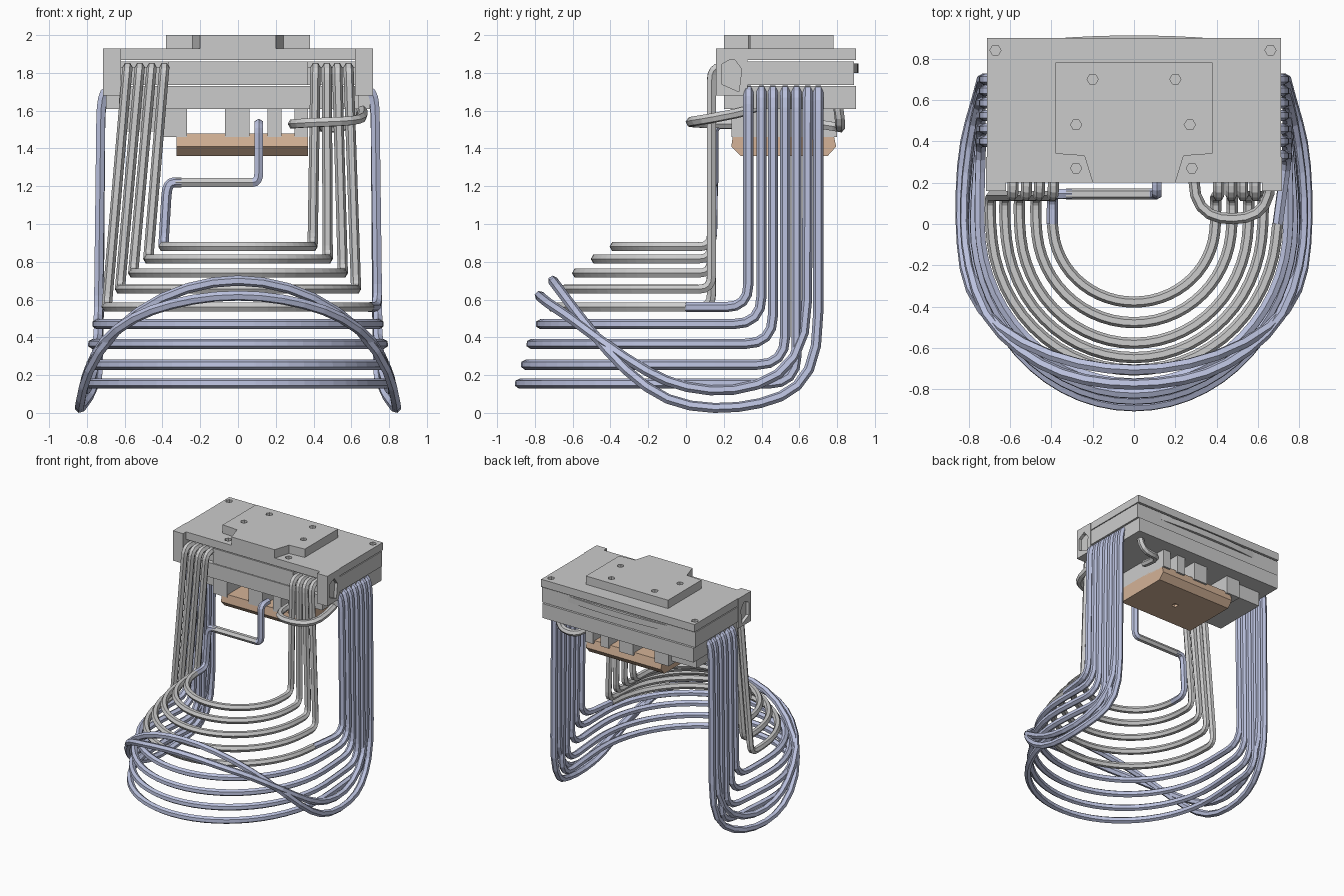
import bpy, bmesh, math
from mathutils import Vector

if "Cube" in bpy.data.objects:
    bpy.data.objects.remove(bpy.data.objects["Cube"])


def material(name, rgb):
    m = bpy.data.materials.new(name)
    m.diffuse_color = (*rgb, 1)
    m.use_nodes = True
    m.node_tree.nodes["Principled BSDF"].inputs["Base Color"].default_value = m.diffuse_color
    return m


BLUE = material("blue_tube", (0.50, 0.54, 0.74))
TAN = material("copper_tan", (0.66, 0.45, 0.31))


def prism(name, pts, lo, hi, axis='z', mat=None):
    """Extrude a polygon along z (points are x,y) or along x (points are y,z)."""
    bm = bmesh.new()
    vs = [bm.verts.new((a, b, lo) if axis == 'z' else (lo, a, b)) for a, b in pts]
    face = bm.faces.new(vs)
    ext = bmesh.ops.extrude_face_region(bm, geom=[face])
    d = Vector((0, 0, hi - lo)) if axis == 'z' else Vector((hi - lo, 0, 0))
    bmesh.ops.translate(bm, vec=d, verts=[v for v in ext['geom'] if isinstance(v, bmesh.types.BMVert)])
    bmesh.ops.recalc_face_normals(bm, faces=bm.faces[:])
    me = bpy.data.meshes.new(name)
    bm.to_mesh(me)
    bm.free()
    ob = bpy.data.objects.new(name, me)
    bpy.context.collection.objects.link(ob)
    if mat:
        me.materials.append(mat)
    return ob


def box(name, x0, x1, y0, y1, z0, z1, mat=None):
    return prism(name, [(x0, y0), (x1, y0), (x1, y1), (x0, y1)], z0, z1, 'z', mat)


def cut(ob, cutter):
    m = ob.modifiers.new("cut", 'BOOLEAN')
    m.operation = 'DIFFERENCE'
    m.solver = 'EXACT'
    m.object = cutter
    cutter.hide_render = True
    cutter.hide_set(True)


def tube(name, pts, mat=None, fillet=0.1, r=0.027):
    """Six-sided tube along a path with rounded corners."""
    p = [Vector(q) for q in pts]
    out = [p[0]]
    for a, b, c in zip(p, p[1:], p[2:]):
        u, v = a - b, c - b
        s = b + u.normalized() * min(fillet, u.length * 0.48)
        e = b + v.normalized() * min(fillet, v.length * 0.48)
        n = 4 if u.angle(v) < 2.3 else 2
        out += [s * (1 - t) ** 2 + b * 2 * t * (1 - t) + e * t * t for t in [i / n for i in range(n + 1)]]
    out.append(p[-1])
    cu = bpy.data.curves.new(name, 'CURVE')
    cu.dimensions = '3D'
    cu.bevel_depth = r
    cu.bevel_resolution = 1
    cu.use_fill_caps = True
    sp = cu.splines.new('POLY')
    sp.points.add(len(out) - 1)
    for pt, co in zip(sp.points, out):
        pt.co = (*co, 1)
    sp.use_smooth = False
    if mat:
        cu.materials.append(mat)
    ob = bpy.data.objects.new(name, cu)
    bpy.context.collection.objects.link(ob)
    return ob


def arc(a, front, z, n=14):
    """Half ellipse from left to right, bulging to the front."""
    return [(-a * math.cos(math.pi * i / n), front * math.sin(math.pi * i / n), z) for i in range(n + 1)]


# ---- top cover with raised centre ----
half = [(0.20, 0.20), (0.24, 0.33), (0.38, 0.34), (0.38, 0.78)]
raised = prism("raised_cover", half + [(-x, y) for x, y in reversed(half)], 1.92, 2.0)
cover = box("cover_plate", -0.71, 0.71, 0.20, 0.90, 1.867, 1.93)
holes = []
for x, y in [(-.2, .7), (.2, .7), (-.28, .48), (.27, .48), (-.28, .27), (.28, .27), (-.67, .84), (.66, .84)]:
    ring = [(x + 0.027 * math.cos(k * math.pi / 3), y + 0.027 * math.sin(k * math.pi / 3)) for k in range(6)]
    h = prism("hole_cutter", ring, 1.895, 2.1)
    cut(cover, h)
    cut(raised, h)

# ---- clamp plates, corner posts and rear clip ----
box("upper_clamp", -0.71, 0.71, 0.31, 0.89, 1.735, 1.86)
box("front_clamp", -0.37, 0.37, 0.20, 0.32, 1.735, 1.86)
box("front_ledge", -0.63, 0.63, 0.23, 0.32, 1.735, 1.83)
box("lower_clamp", -0.70, 0.70, 0.32, 0.90, 1.61, 1.73)
box("lower_front_clamp", -0.63, 0.64, 0.20, 0.33, 1.61, 1.73)
window = [(.19, 1.74), (.19, 1.846), (.25, 1.88), (.295, 1.82), (.28, 1.70)]
for s, side in ((-1, "left"), (1, "right")):
    post = box(side + "_corner_post", *sorted((s * 0.62, s * 0.715)), 0.16, 0.325, 1.68, 1.93)
    cut(post, prism("window_cutter", window, s * 0.69, s * 0.75, 'x'))
bow = [(0.5 * t / 5, 0.912 - 0.025 * (t / 5) ** 2) for t in range(-5, 6)]
prism("rear_clip", bow + [(0.5, 0.87), (-0.5, 0.87)], 1.80, 1.85)

# ---- ribs and copper base under the plates ----
for x0, x1 in [(-.40, -.27), (-.07, .06), (.155, .23), (.30, .37)]:
    box("base_rib", x0, x1, 0.24, 0.80, 1.46, 1.615)
box("side_rib", -0.63, -0.40, 0.30, 0.76, 1.49, 1.615)
base = prism("copper_base", [(.29, 1.36), (.75, 1.36), (.795, 1.41), (.78, 1.48),
                             (.25, 1.48), (.24, 1.41)], -0.325, 0.37, 'x', TAN)
ring = [(0.02 + 0.025 * math.cos(k * math.pi / 3), 0.52 + 0.025 * math.sin(k * math.pi / 3)) for k in range(6)]
cut(base, prism("base_hole_cutter", ring, 1.3, 1.38))

# ---- inner grey coil: (half width, front y, height) per turn ----
turns = [(.395, -.38, .88), (.475, -.48, .815), (.555, -.58, .74), (.625, -.65, .655), (.695, -.71, .56)]
left_top = [None, -.39, -.457, -.52, -.585]
right_top = [.41, .47, .525, .585, None]
for k, (a, f, z) in enumerate(turns):
    path = arc(a, f, z)
    if left_top[k]:
        x = left_top[k]
        path = [(x, .24, 1.83), (x, .135, 1.83), (-a, .135, z)] + path
    if right_top[k]:
        x = right_top[k]
        path += [(a, .135, z), (x, .135, 1.83), (x, .24, 1.83)]
    tube("inner_coil", path, fillet=0.07)

# inlet on the left of the first turn
tube("inlet_riser", [(-.395, 0, .88), (-.395, .14, .88), (-.375, .145, 1.22), (-.30, .145, 1.22)], BLUE, 0.07)
tube("inlet_crossbar", [(-.33, .145, 1.22), (.08, .145, 1.22)])
tube("inlet_tip", [(.04, .145, 1.22), (.11, .145, 1.22), (.11, .145, 1.53), (.11, .24, 1.53)], BLUE, 0.05)


def side_leg(y, z, s):
    return [(s * .66, y, 1.71), (s * .725, y, 1.70), (s * .74, y, z)]


# ---- outer blue coil: side legs feeding low front arcs ----
tube("outer_link", side_leg(.33, .56, 1) + [(.695, 0, .56)], BLUE, 0.12)
for y, a, f, z in [(.40, .75, -.775, .47), (.46, .775, -.825, .365), (.525, .785, -.855, .255), (.585, .79, -.887, .155)]:
    tube("outer_coil", side_leg(y, z, -1) + arc(a, f, z) + side_leg(y, z, 1)[::-1], BLUE, 0.15)

# two last turns dip low and rise across the front
dips = {
    "dipping_coil_a": [(.66, .645, 1.71), (.725, .645, 1.70), (.735, .64, .40), (.77, .50, .19), (.81, .25, .11),
                       (.82, 0, .13), (.80, -.2, .21), (.72, -.45, .38), (.55, -.62, .51),
                       (.35, -.73, .58), (.12, -.775, .62)],
    "dipping_coil_b": [(.66, .70, 1.71), (.725, .70, 1.70), (.735, .70, .33), (.76, .60, .13), (.82, .40, .045),
                       (.84, .15, .018), (.835, -.1, .06), (.80, -.32, .22), (.66, -.51, .44),
                       (.40, -.645, .62), (.13, -.705, .70)],
}
for name, pts in dips.items():
    tube(name, pts + [(-x, y, z) for x, y, z in reversed(pts)], BLUE, 0.2)

# ---- small loops at the right front and right back ----
tube("front_loop", [(.29, .30, 1.53), (.29, .13, 1.53), (.36, .04, 1.535), (.48, .02, 1.54), (.60, .045, 1.545),
                    (.66, .14, 1.56), (.66, .34, 1.60), (.64, .40, 1.64)], None, 0.08)
tube("rear_loop", [(.42, .62, 1.54), (.42, .76, 1.52), (.46, .815, 1.51), (.56, .815, 1.51),
                   (.61, .815, 1.56), (.61, .80, 1.65)], None, 0.06)
